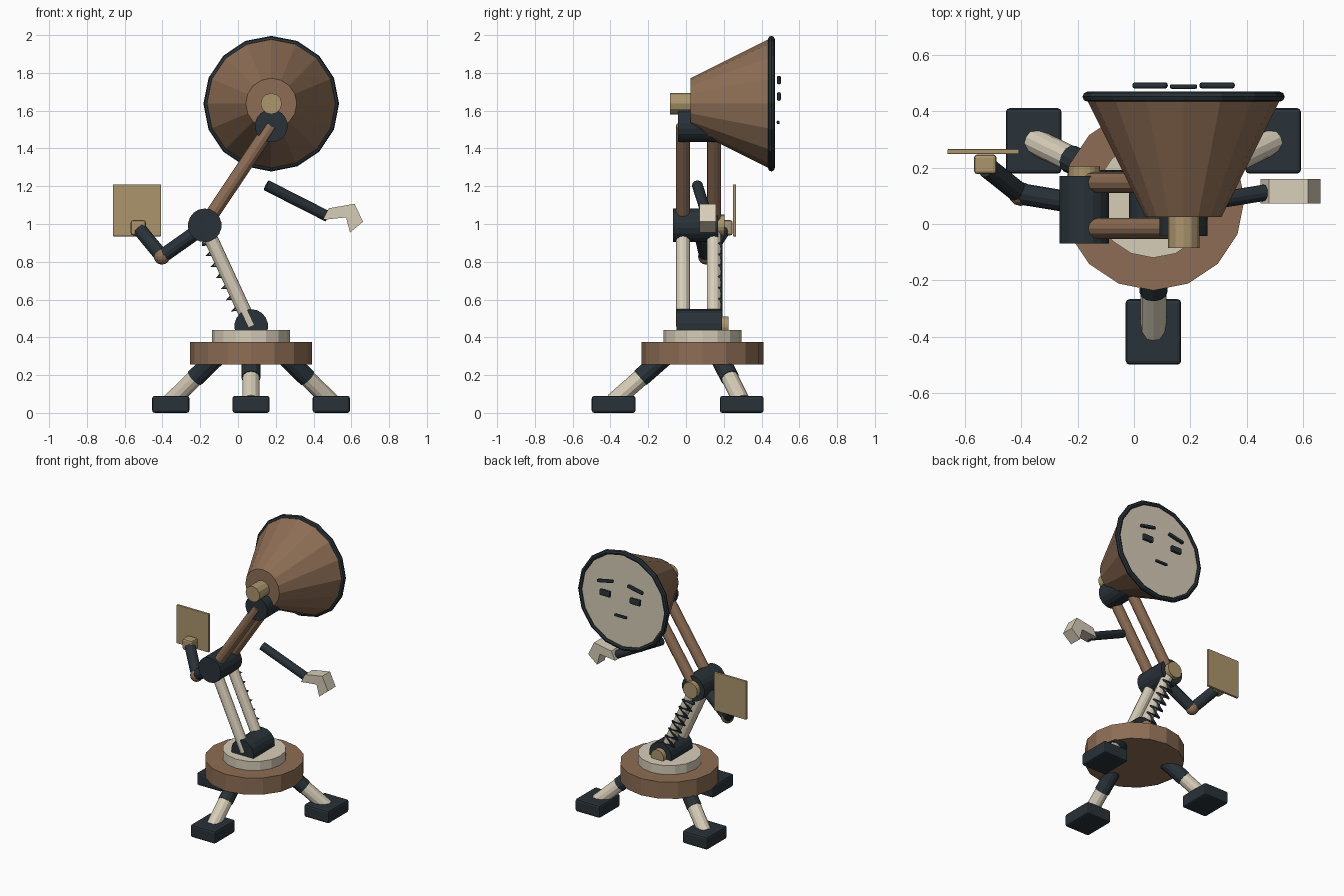
import bpy, bmesh, math
from mathutils import Vector, Matrix

if "Cube" in bpy.data.objects:
    bpy.data.objects.remove(bpy.data.objects["Cube"])


def material(name, rgb):
    m = bpy.data.materials.new(name)
    m.diffuse_color = (*rgb, 1)
    m.use_nodes = True
    m.node_tree.nodes["Principled BSDF"].inputs["Base Color"].default_value = m.diffuse_color
    return m


BROWN = material("brown", (0.27, 0.155, 0.09))
DARK = material("dark", (0.022, 0.032, 0.04))
CREAM = material("cream", (0.68, 0.61, 0.48))
TAN = material("tan", (0.41, 0.30, 0.15))


def finish(name, bm, mat):
    bmesh.ops.recalc_face_normals(bm, faces=bm.faces)
    me = bpy.data.meshes.new(name)
    bm.to_mesh(me)
    bm.free()
    me.materials.append(mat)
    ob = bpy.data.objects.new(name, me)
    bpy.context.collection.objects.link(ob)
    return ob


def rod(name, a, b, r, mat, sides=12, r2=None):
    a, b = Vector(a), Vector(b)
    d = b - a
    m = Matrix.Translation((a + b) / 2) @ d.to_track_quat('Z', 'Y').to_matrix().to_4x4()
    bm = bmesh.new()
    bmesh.ops.create_cone(bm, cap_ends=True, segments=sides, radius1=r,
                          radius2=r if r2 is None else r2, depth=d.length, matrix=m)
    return finish(name, bm, mat)


def box(name, c, size, mat, bevel=0.0, tilt=0.0):
    bm = bmesh.new()
    m = Matrix.Translation(c) @ Matrix.Rotation(tilt, 4, 'Y') @ Matrix.Diagonal((*size, 1))
    bmesh.ops.create_cube(bm, size=1, matrix=m)
    ob = finish(name, bm, mat)
    if bevel:
        mod = ob.modifiers.new("bevel", 'BEVEL')
        mod.width, mod.segments = bevel, 2
    return ob


def hinge(name, x, z, y0, y1, r, mat, sides=18):
    return rod(name, (x, y0, z), (x, y1, z), r, mat, sides)


# round base
CX, CY = 0.069, 0.087
rod("base_disc", (CX, CY, 0.255), (CX, CY, 0.375), 0.323, BROWN, 16)
rod("base_plate", (CX, CY, 0.375), (CX, CY, 0.44), 0.207, CREAM, 16)

# three legs with block feet
hub = Vector((CX, CY, 0))
for name, fx, fy in (("front", CX, -0.383), ("left", -0.356, 0.295), ("right", 0.494, 0.295)):
    foot = Vector((fx, fy, 0))
    low = foot + Vector((0, 0, 0.06))
    top = hub.lerp(foot, 0.42) + Vector((0, 0, 0.3))
    mid = low.lerp(top, 0.52)
    box(name + "_foot", foot + Vector((0, 0, 0.045)), (0.197, 0.232, 0.09), DARK, 0.013)
    rod(name + "_leg_lower", low, mid, 0.046, CREAM)
    rod(name + "_leg_upper", mid, top, 0.05, DARK)

# hinges of the lamp stem
LOW, MID, TOP = (0.07, 0.46), (-0.176, 0.993), (0.176, 1.52)
hinge("base_hinge", *LOW, -0.049, 0.19, 0.089, DARK)
hinge("base_hinge_cap", *LOW, 0.19, 0.225, 0.05, TAN)
hinge("middle_hinge", *MID, -0.07, 0.17, 0.089, DARK)
hinge("middle_hinge_cap", *MID, 0.17, 0.205, 0.057, TAN)
hinge("neck_hinge", *TOP, -0.043, 0.18, 0.087, DARK)

# paired stem rods
for tag, y in (("front", -0.016), ("back", 0.147)):
    rod("lower_stem_" + tag, (LOW[0], y, LOW[1]), (MID[0], y, MID[1]), 0.037, CREAM)
    rod("upper_stem_" + tag, (MID[0], y, MID[1]), (TOP[0], y, TOP[1]), 0.037, BROWN)

# zigzag spring along the lower stem
cu = bpy.data.curves.new("spring", 'CURVE')
cu.dimensions = '3D'
cu.bevel_depth, cu.bevel_resolution = 0.012, 1
cu.use_fill_caps = True
cu.materials.append(DARK)
n = 14
s0, s1 = Vector((0.035, 0.18, 0.50)), Vector((-0.155, 0.18, 0.91))
side = (s1 - s0).cross(Vector((0, 1, 0))).normalized()
sp = cu.splines.new('POLY')
sp.points.add(n)
for i in range(n + 1):
    p = s0.lerp(s1, i / n) + side * 0.04 * (-1) ** i
    sp.points[i].co = (*p, 1)
bpy.context.collection.objects.link(bpy.data.objects.new("spring", cu))

# lamp shade head
HX, HZ = 0.176, 1.637
rod("shade", (HX, 0.025, HZ), (HX, 0.445, HZ), 0.135, BROWN, 16, 0.345)
hinge("shade_knob", HX, HZ, -0.085, 0.03, 0.056, TAN, 12)
hinge("face_disc", HX, HZ, 0.44, 0.46, 0.335, CREAM, 16)

# rim ring, spun from a small round profile
bm = bmesh.new()
ring = [bm.verts.new((HX + 0.341 + 0.018 * math.cos(a), 0.452 + 0.018 * math.sin(a), HZ))
        for a in (k * math.tau / 8 for k in range(8))]
edges = [bm.edges.new((ring[k], ring[k - 1])) for k in range(8)]
bmesh.ops.spin(bm, geom=ring + edges, cent=(HX, 0, HZ), axis=(0, 1, 0),
               angle=math.tau, steps=16, use_merge=True)
bmesh.ops.remove_doubles(bm, verts=bm.verts, dist=1e-4)
finish("shade_rim", bm, DARK)

# face features
for tag, s in (("left", -1), ("right", 1)):
    x = HX + s * 0.119
    box(tag + "_brow", (x, 0.492, 1.762), (0.127, 0.022, 0.024), DARK, 0.009, s * 0.2)
    box(tag + "_eye", (x, 0.492, 1.675), (0.085, 0.022, 0.045), DARK, 0.009)
box("mouth", (HX, 0.488, 1.538), (0.097, 0.016, 0.018), DARK, 0.006)

# left arm holding a sign
elbow, wrist = (-0.403, 0.107, 0.828), (-0.52, 0.2, 0.97)
rod("left_upper_arm", (-0.18, 0.07, 0.985), elbow, 0.038, DARK)
rod("left_forearm", elbow, wrist, 0.037, DARK)
bm = bmesh.new()
bmesh.ops.create_uvsphere(bm, u_segments=12, v_segments=8, radius=0.043,
                          matrix=Matrix.Translation(elbow))
finish("left_elbow", bm, BROWN)
box("left_hand", (-0.528, 0.212, 0.98), (0.08, 0.07, 0.08), TAN, 0.012)
box("sign", (-0.535, 0.257, 1.072), (0.255, 0.018, 0.275), TAN, 0.004)

# right arm with a bent hand
rod("right_arm", (0.15, 0.06, 1.205), (0.475, 0.113, 1.04), 0.029, DARK)
bm = bmesh.new()
profile = [(0.449, 1.022), (0.48, 1.083), (0.617, 1.107), (0.662, 1.012), (0.593, 0.955), (0.572, 1.035)]
f = bm.faces.new([bm.verts.new((x, 0.072, z)) for x, z in profile])
ext = bmesh.ops.extrude_face_region(bm, geom=[f])
bmesh.ops.translate(bm, vec=(0, 0.088, 0),
                    verts=[v for v in ext["geom"] if isinstance(v, bmesh.types.BMVert)])
finish("right_hand", bm, CREAM)
